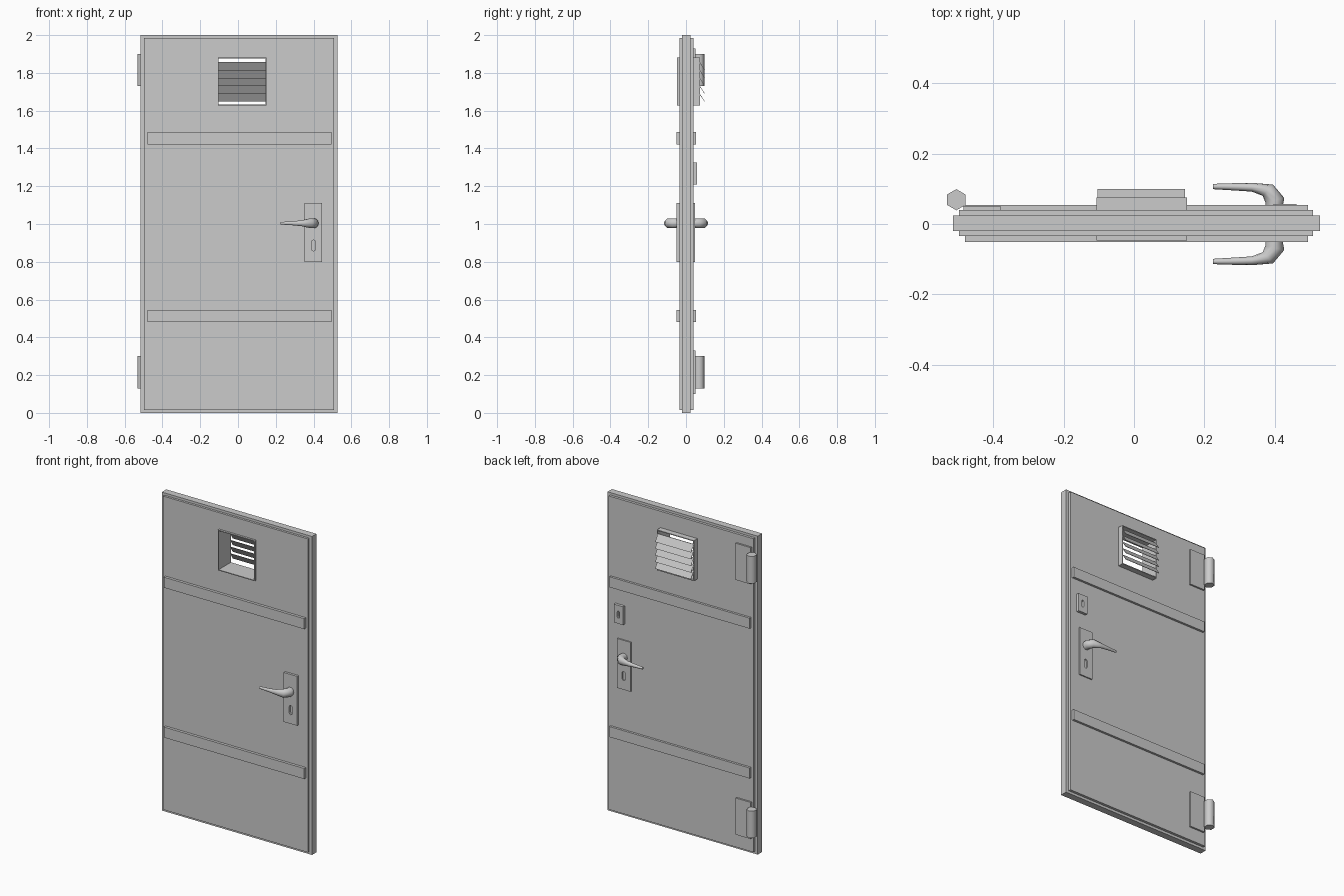
import bpy, bmesh, math
from mathutils import Vector, Matrix

if "Cube" in bpy.data.objects:
    bpy.data.objects.remove(bpy.data.objects["Cube"])


def make(name, bm):
    bmesh.ops.recalc_face_normals(bm, faces=bm.faces)
    me = bpy.data.meshes.new(name)
    bm.to_mesh(me)
    bm.free()
    ob = bpy.data.objects.new(name, me)
    bpy.context.collection.objects.link(ob)
    return ob


def loft(name, rings):
    """Skin a row of equal-length point rings and cap both ends."""
    bm = bmesh.new()
    vs = [[bm.verts.new(p) for p in r] for r in rings]
    n = len(vs[0])
    for a, b in zip(vs, vs[1:]):
        for i in range(n):
            j = (i + 1) % n
            bm.faces.new((a[i], a[j], b[j], b[i]))
    bm.faces.new(vs[0])
    bm.faces.new(vs[-1])
    return make(name, bm)


def rect(x0, x1, z0, z1, y):
    return [(x0, y, z0), (x1, y, z0), (x1, y, z1), (x0, y, z1)]


def box(name, x0, x1, y0, y1, z0, z1):
    return loft(name, [rect(x0, x1, z0, z1, y0), rect(x0, x1, z0, z1, y1)])


def activate(ob):
    bpy.ops.object.select_all(action='DESELECT')
    ob.select_set(True)
    bpy.context.view_layer.objects.active = ob


def smooth(ob, angle):
    activate(ob)
    bpy.ops.object.shade_smooth_by_angle(angle=math.radians(angle))


def cut(ob, cutter):
    m = ob.modifiers.new("cut", 'BOOLEAN')
    m.operation, m.solver, m.object = 'DIFFERENCE', 'EXACT', cutter
    activate(ob)
    bpy.ops.object.modifier_apply(modifier=m.name)
    bpy.data.objects.remove(cutter)


def slot(x, z, r, h):
    """Long rounded keyhole cutter."""
    pts = []
    for i in range(10):
        a = math.pi * (i if i < 5 else i - 1) / 4
        pts.append((x + r * math.cos(a), z + r * math.sin(a) + (h if i < 5 else -h)))
    return loft("slot_cutter", [[(px, y, pz) for px, pz in pts] for y in (-0.2, 0.2)])


# door leaf: wide core with a slightly smaller skin on each side
skin = (-0.497, 0.509, 0.016, 1.985)
core = (-0.515, 0.528, 0.0, 2.0)
leaf = loft("door_leaf", [rect(*s, y) for s, y in (
    (skin, -0.034), (skin, -0.02), (core, -0.02),
    (core, 0.024), (skin, 0.024), (skin, 0.04))])
WX0, WX1, WZ0, WZ1 = -0.107, 0.15, 1.628, 1.882
cut(leaf, box("window_cutter", WX0 + .002, WX1 - .002, -0.2, 0.2, WZ0 + .002, WZ1 - .002))

# thin window duct
duct = box("window_frame", WX0, WX1, -0.047, 0.075, WZ0, WZ1)
cut(duct, box("duct_cutter", WX0 + .005, WX1 - .005, -0.2, 0.2, WZ0 + .005, WZ1 - .005))

# louver slats, tilted down towards the back
for i in range(5):
    top = 1.858 - 0.042 * i
    loft(f"louver_slat_{i + 1}", [
        [(x, 0.070, top), (x, 0.073, top), (x, 0.100, top - 0.042), (x, 0.097, top - 0.042)]
        for x in (-0.104, 0.145)])

# horizontal straps on both sides
for n, z0 in (("lower", 0.48), ("upper", 1.421)):
    box(f"front_{n}_strap", -0.48, 0.495, -0.051, -0.034, z0, z0 + 0.066)
    box(f"back_{n}_strap", -0.48, 0.495, 0.04, 0.054, z0, z0 + 0.066)

# hinges: leaf plate and six-sided barrel
for n, z in (("lower", 0.215), ("upper", 1.815)):
    box(f"{n}_hinge_plate", -0.485, -0.38, 0.04, 0.051, z - 0.115, z + 0.115)
    ring = [(-0.505 + 0.03 * math.sin(k * math.pi / 3), 0.069 + 0.03 * math.cos(k * math.pi / 3))
            for k in range(6)]
    smooth(loft(f"{n}_hinge_barrel", [[(x, y, z + d) for x, y in ring]
                                      for d in (-0.085, 0.085)]), 65)

# handle plates with keyholes, and the extra lock plate on the back
for n, y0, y1 in (("front", -0.049, -0.034), ("back", 0.04, 0.048)):
    cut(box(f"{n}_handle_plate", 0.352, 0.445, y0, y1, 0.80, 1.11), slot(0.40, 0.886, 0.011, 0.018))
cut(box("back_lock_plate", 0.397, 0.462, 0.04, 0.057, 1.21, 1.325), slot(0.43, 1.267, 0.008, 0.015))

# lever handles: inner xy, outer xy, half height of each section
sections = [
    ((0.373, 0.035), (0.420, 0.035), 0.026),
    ((0.373, 0.062), (0.427, 0.074), 0.027),
    ((0.366, 0.080), (0.395, 0.112), 0.026),
    ((0.335, 0.092), (0.335, 0.117), 0.016),
    ((0.290, 0.095), (0.285, 0.116), 0.011),
    ((0.225, 0.099), (0.225, 0.114), 0.007),
]
for n, s in (("front", -1), ("back", 1)):
    rings = []
    for a, b, h in sections:
        a, b = Vector(a), Vector(b)
        mid, half = (a + b) / 2, (b - a) / 2
        rings.append([])
        for k in range(10):
            t = 2 * math.pi * k / 10
            p = mid + half * math.cos(t)
            rings[-1].append((p.x, s * p.y, 1.004 + h * math.sin(t)))
    smooth(loft(f"{n}_lever_handle", rings), 50)
